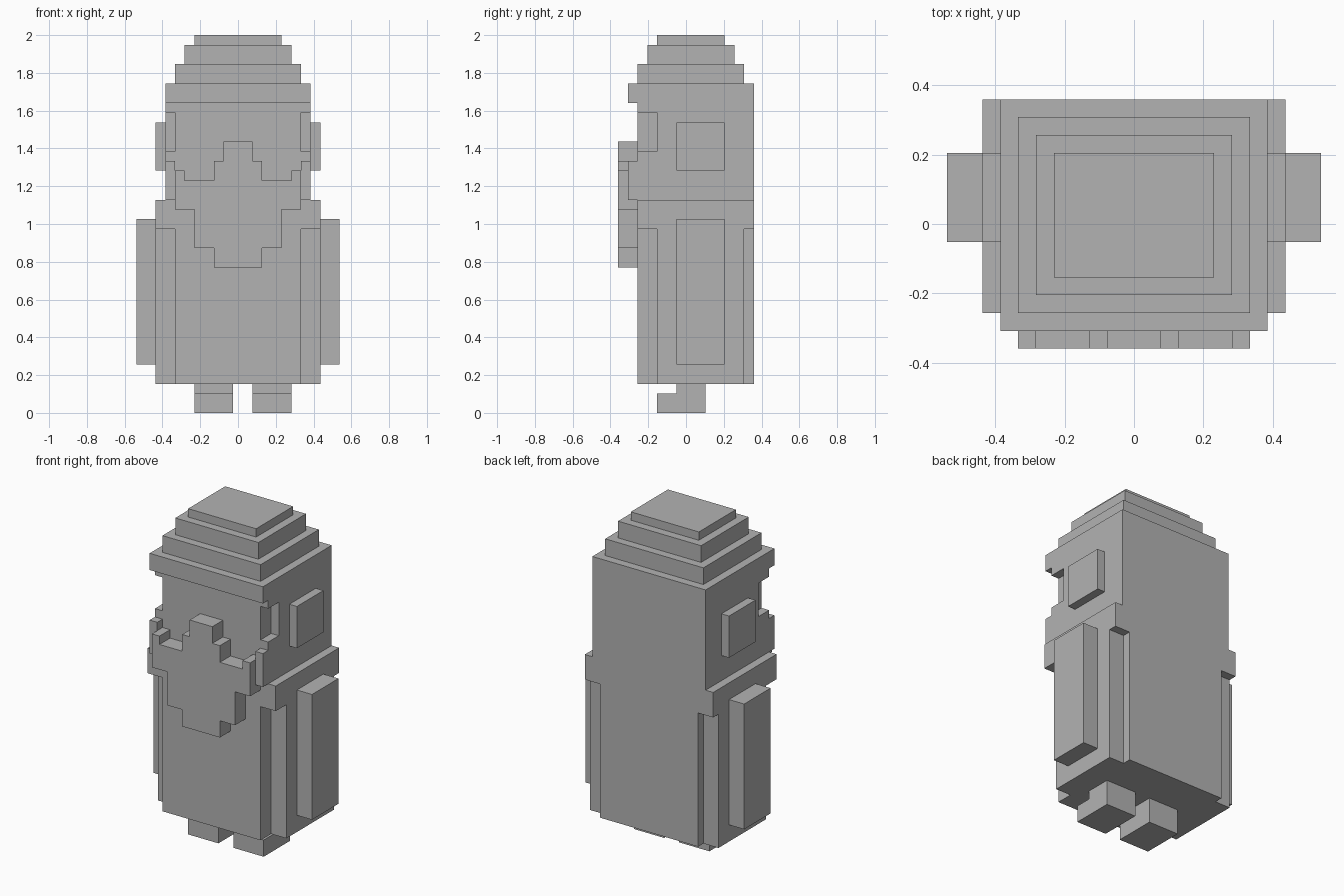
import bpy
import bmesh

U = 2 / 39  # one grid cell; the figure is 39 cells tall

cube = bpy.data.objects.get("Cube")
if cube:
    bpy.data.objects.remove(cube, do_unlink=True)

grey = bpy.data.materials.new("plain grey")
grey.use_nodes = True
colour = (0.45, 0.45, 0.45, 1)
grey.diffuse_color = colour
grey.node_tree.nodes["Principled BSDF"].inputs["Base Color"].default_value = colour


def prism(name, outline, low, high, axis="z"):
    """Extrude a flat outline between two levels along z or y."""
    bm = bmesh.new()

    def place(a, b, level):
        return (a * U, b * U, level * U) if axis == "z" else (a * U, level * U, b * U)

    rings = [[bm.verts.new(place(a, b, lv)) for a, b in outline] for lv in (low, high)]
    for ring in rings:
        bm.faces.new(ring)
    n = len(outline)
    for i in range(n):
        j = (i + 1) % n
        bm.faces.new((rings[0][i], rings[0][j], rings[1][j], rings[1][i]))
    bmesh.ops.recalc_face_normals(bm, faces=bm.faces[:])
    mesh = bpy.data.meshes.new(name)
    bm.to_mesh(mesh)
    bm.free()
    mesh.materials.append(grey)
    obj = bpy.data.objects.new(name, mesh)
    bpy.context.collection.objects.link(obj)
    return obj


def mirrored(half):
    """Complete a right-hand outline with its reflection."""
    return half + [(-x, v) for x, v in reversed(half)]


def box(name, x0, x1, y0, y1, z0, z1):
    return prism(name, [(x0, y0), (x1, y0), (x1, y1), (x0, y1)], z0, z1)


def slab(name, half, y0, y1, z0, z1):
    return box(name, -half, half, y0, y1, z0, z1)


# Coat with recessed corners, and the shoulders over it
coat = [(6.5, -5), (6.5, -3), (8.5, -3), (8.5, 6), (6.5, 6), (6.5, 7)]
prism("coat", mirrored(coat), 3, 19)
slab("shoulders", 8.5, -5, 7, 19, 22)

# Head, narrowed at the temples
slab("lower_head", 7.5, -5, 7, 22, 27)
temple = [(6.5, -5), (6.5, -3), (7.5, -3), (7.5, 7)]
prism("temples", mirrored(temple), 27, 31)
slab("forehead", 7.5, -5, 7, 31, 32)

# Cap with a brim and shrinking tiers
slab("cap_brim", 7.5, -6, 7, 32, 34)
for i, top in enumerate((36, 38, 39)):
    slab(f"cap_tier_{i + 1}", 6.5 - i, i - 5, 6 - i, 34 + 2 * i, top)

# Stepped beard, with the nose at its top
beard = [(2.5, 15), (2.5, 17), (4.5, 17), (4.5, 21), (6.5, 21), (6.5, 25),
         (5.5, 25), (5.5, 24), (2.5, 24), (2.5, 26), (1.5, 26), (1.5, 28)]
prism("beard", mirrored(beard), -7, -5, "y")

# Paired whiskers, ears and arms
for side, s in (("left", 1), ("right", -1)):
    box(f"{side}_whisker", *sorted((s * 6.5, s * 7.5)), -6, -5, 22, 26)
    box(f"{side}_ear", *sorted((s * 7.5, s * 8.5)), -1, 4, 25, 30)
    box(f"{side}_arm", *sorted((s * 8.5, s * 10.5)), -1, 4, 5, 20)

# Legs and feet, set slightly off centre
for side, x in (("left", 1.5), ("right", -4.5)):
    box(f"{side}_foot", x, x + 4, -3, 2, 0, 2)
    box(f"{side}_leg", x, x + 4, -1, 2, 2, 3)
